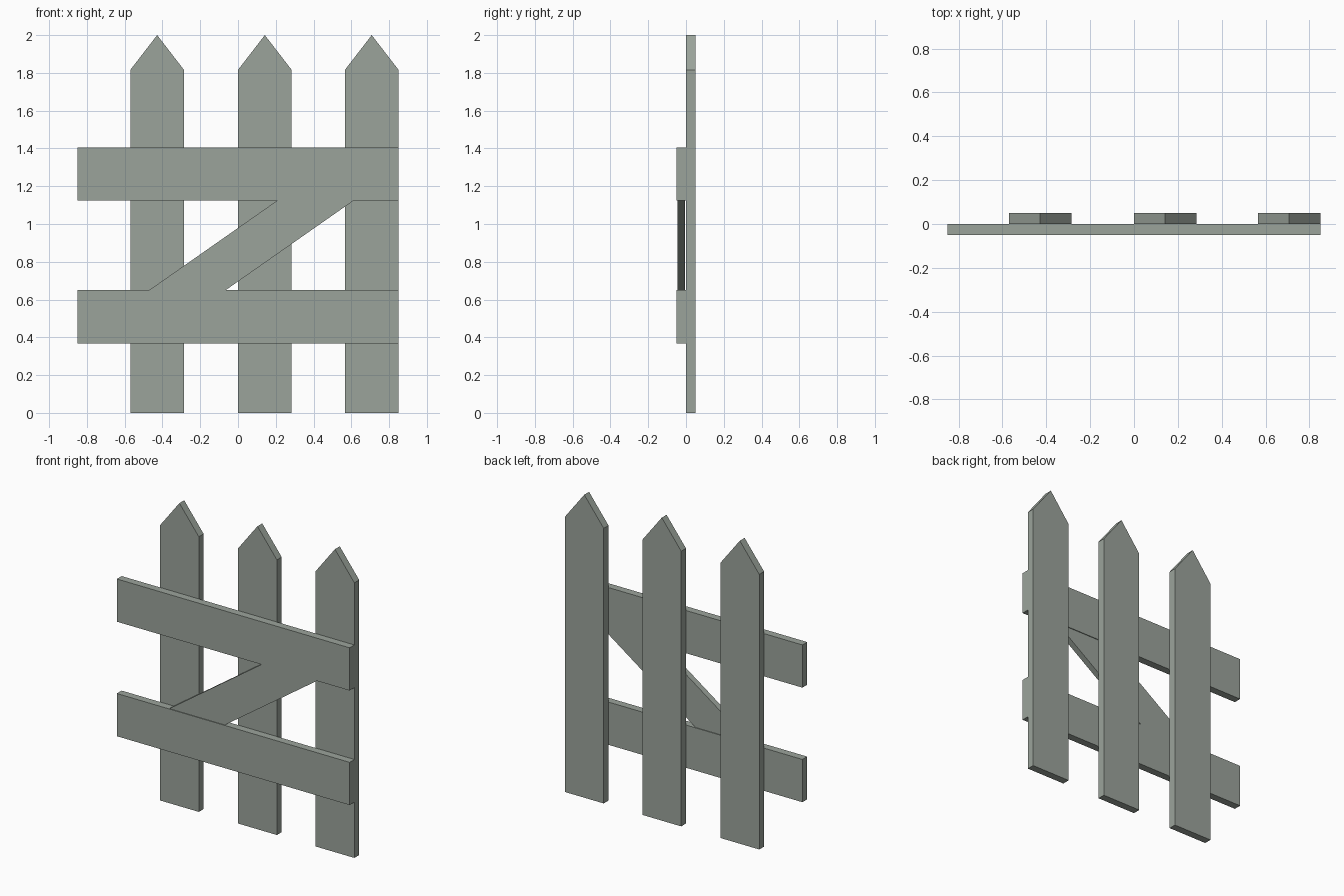
import bpy

if "Cube" in bpy.data.objects:
    bpy.data.objects.remove(bpy.data.objects["Cube"])

# Single weathered grey-green wood colour
wood = bpy.data.materials.new("grey_green_wood")
wood.diffuse_color = (0.33, 0.37, 0.33, 1)
wood.use_nodes = True
wood.node_tree.nodes["Principled BSDF"].inputs["Base Color"].default_value = wood.diffuse_color


def board(name, outline, y0, y1):
    """Extrude a front-view (x, z) outline, counter-clockwise, from y0 to y1."""
    n = len(outline)
    verts = [(x, y, z) for y in (y0, y1) for x, z in outline]
    faces = [list(range(n)), list(range(2 * n - 1, n - 1, -1))]
    faces += [[(i + 1) % n, i, i + n, (i + 1) % n + n] for i in range(n)]
    mesh = bpy.data.meshes.new(name)
    mesh.from_pydata(verts, [], faces)
    mesh.materials.append(wood)
    obj = bpy.data.objects.new(name, mesh)
    bpy.context.collection.objects.link(obj)
    return obj


W = 0.284  # board width

# Pointed pickets
for i, x in enumerate((-0.57, 0.0, 0.566)):
    board(f"picket_{i + 1}",
          [(x, 0), (x + W, 0), (x + W, 1.816), (x + W / 2, 2), (x, 1.816)],
          0, 0.05)

# Horizontal rails
for name, z in (("lower_rail", 0.368), ("upper_rail", 1.124)):
    board(name, [(-0.85, z), (0.85, z), (0.85, z + W - 0.002), (-0.85, z + W - 0.002)],
          -0.05, 0)

# Diagonal brace, slightly thinner, its ends tucked inside the rails
z0, z1, slope = 0.55, 1.22, 0.70
left = lambda z: -0.47 + (z - 0.65) / slope
board("diagonal_brace",
      [(left(z0), z0), (left(z0) + 0.405, z0), (left(z1) + 0.405, z1), (left(z1), z1)],
      -0.045, -0.005)
